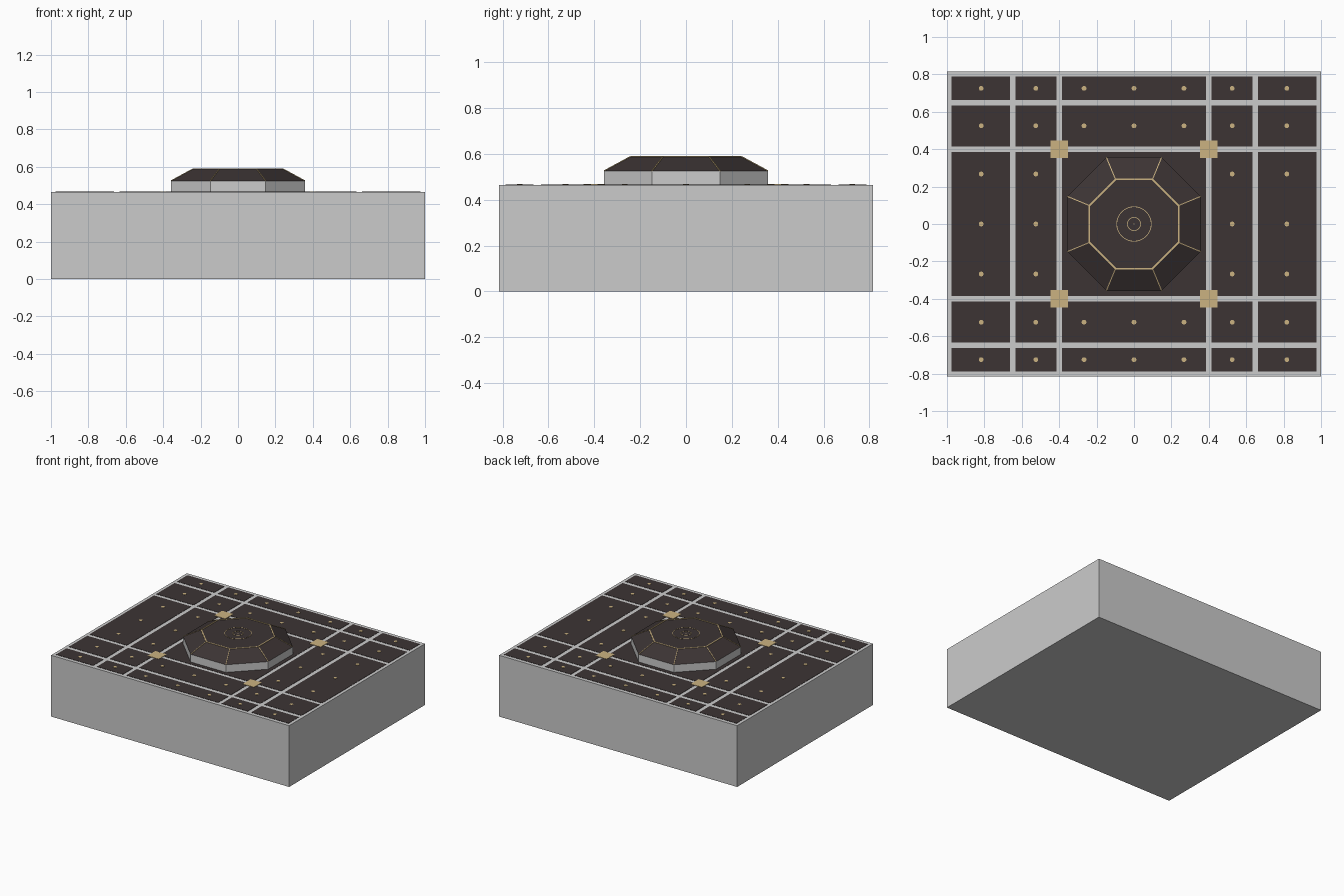
import bpy, bmesh
from math import cos, sin, pi
from mathutils import Vector

if "Cube" in bpy.data.objects:
    bpy.data.objects.remove(bpy.data.objects["Cube"])


def material(name, rgb):
    m = bpy.data.materials.new(name)
    m.diffuse_color = (*rgb, 1)
    m.use_nodes = True
    m.node_tree.nodes["Principled BSDF"].inputs["Base Color"].default_value = m.diffuse_color
    return m


DARK = material("dark_brown", (0.045, 0.034, 0.034))
GOLD = material("pale_gold", (0.60, 0.45, 0.22))


def finish(bm, name, mat=None):
    bmesh.ops.recalc_face_normals(bm, faces=bm.faces)
    mesh = bpy.data.meshes.new(name)
    bm.to_mesh(mesh)
    bm.free()
    if mat:
        mesh.materials.append(mat)
    ob = bpy.data.objects.new(name, mesh)
    bpy.context.collection.objects.link(ob)
    return ob


def add_box(bm, x0, x1, y0, y1, z0, z1):
    vs = bmesh.ops.create_cube(bm, size=1)["verts"]
    bmesh.ops.scale(bm, vec=(x1 - x0, y1 - y0, z1 - z0), verts=vs)
    bmesh.ops.translate(bm, vec=((x0 + x1) / 2, (y0 + y1) / 2, (z0 + z1) / 2), verts=vs)


def add_lathe(bm, profile, n, centre=(0, 0), ring=False):
    """Sweep (radius, z) points round the z axis; cap the ends, or close the profile as a ring."""
    loops = [[bm.verts.new((centre[0] + r * cos((i + .5) * 2 * pi / n),
                            centre[1] + r * sin((i + .5) * 2 * pi / n), z))
              for i in range(n)] for r, z in profile]
    pairs = list(zip(loops, loops[1:]))
    if ring:
        pairs.append((loops[-1], loops[0]))
    else:
        bm.faces.new(loops[0])
        bm.faces.new(loops[-1])
    for a, b in pairs:
        for i in range(n):
            j = (i + 1) % n
            bm.faces.new((a[i], a[j], b[j], b[i]))


def add_ring(bm, r_in, r_out, z0, z1, n):
    add_lathe(bm, [(r_in, z0), (r_out, z0), (r_out, z1), (r_in, z1)], n, ring=True)


def add_bar(bm, a, b, w):
    d = Vector(b) - Vector(a)
    vs = bmesh.ops.create_cube(bm, size=1)["verts"]
    bmesh.ops.scale(bm, vec=(w, w, d.length), verts=vs)
    bmesh.ops.rotate(bm, matrix=d.to_track_quat('Z', 'Y').to_matrix(), verts=vs)
    bmesh.ops.translate(bm, vec=(Vector(a) + Vector(b)) / 2, verts=vs)


TOP = 0.465

# Grey body
bm = bmesh.new()
add_box(bm, -1, 1, -0.815, 0.815, 0, TOP)
finish(bm, "body")

# Dark roof panels, leaving grey ribs between them
inner = [(-0.633, -0.415), (-0.386, 0.386), (0.415, 0.633)]
cols = [(-0.976, -0.664)] + inner + [(0.664, 0.976)]
rows = [(-0.788, -0.664)] + inner + [(0.664, 0.788)]
bm = bmesh.new()
for x0, x1 in cols:
    for y0, y1 in rows:
        add_box(bm, x0, x1, y0, y1, TOP - 0.004, TOP + 0.002)
finish(bm, "roof_panels", DARK)

# Gold studs on every panel except the middle one
studs_x = [-0.817, -0.525, -0.267, 0, 0.267, 0.525, 0.817]
studs_y = [-0.725, -0.525, -0.267, 0, 0.267, 0.525, 0.725]
bm = bmesh.new()
for x in studs_x:
    for y in studs_y:
        if max(abs(x), abs(y)) > 0.4:
            add_lathe(bm, [(0.013, TOP), (0.013, TOP + 0.004)], 12, (x, y))
finish(bm, "studs", GOLD)

# Gold plates where the inner ribs cross
bm = bmesh.new()
for x in (-0.4, 0.4):
    for y in (-0.4, 0.4):
        add_box(bm, x - 0.047, x + 0.047, y - 0.047, y + 0.047, TOP, TOP + 0.004)
finish(bm, "crossing_plates", GOLD)

# Octagonal turret: grey curb and dark sloping hood
K = 1 / cos(pi / 8)
R_LOW, R_TOP, Z_LOW, Z_TOP = 0.357 * K, 0.243 * K, 0.525, 0.587
bm = bmesh.new()
add_lathe(bm, [(R_LOW, TOP - 0.004), (R_LOW, Z_LOW)], 8)
finish(bm, "turret_curb")
bm = bmesh.new()
add_lathe(bm, [(R_LOW, Z_LOW), (R_TOP, Z_TOP)], 8)
finish(bm, "turret_hood", DARK)

# Gold trim along the hips and round the top edge
bm = bmesh.new()
for i in range(8):
    a = (i + .5) * pi / 4
    add_bar(bm, (R_LOW * cos(a), R_LOW * sin(a), Z_LOW),
            (R_TOP * cos(a), R_TOP * sin(a), Z_TOP), 0.005)
add_ring(bm, 0.234 * K, R_TOP, Z_TOP - 0.003, Z_TOP + 0.003, 8)
finish(bm, "turret_trim", GOLD)

# Thin concentric gold rings on the top
bm = bmesh.new()
for r in (0.037, 0.094):
    add_ring(bm, r - 0.0035, r, Z_TOP - 0.001, Z_TOP + 0.002, 48)
add_lathe(bm, [(0.004, Z_TOP - 0.001), (0.004, Z_TOP + 0.002)], 12)
finish(bm, "top_rings", GOLD)
